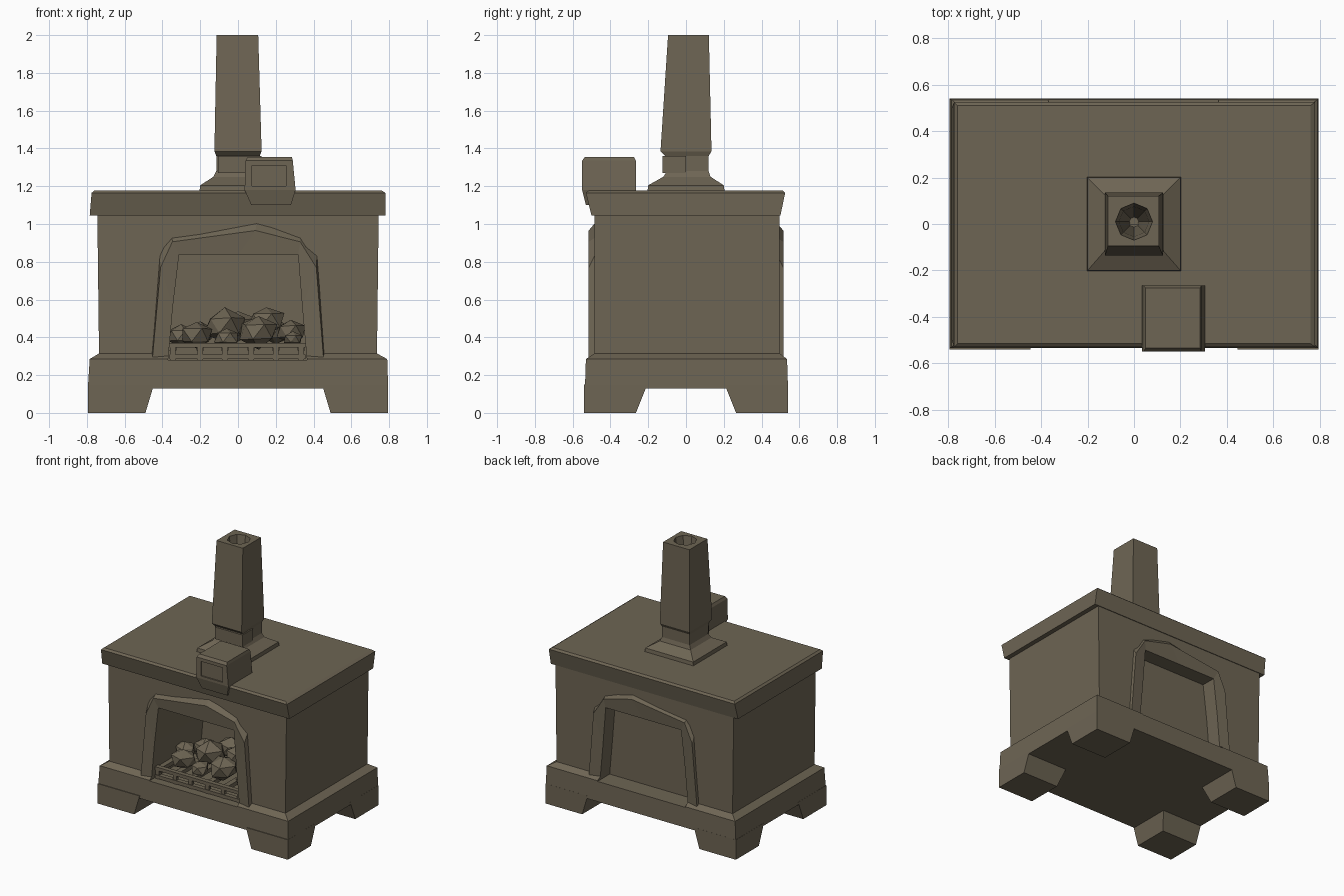
import bpy, bmesh, math, random
from mathutils import Vector

if "Cube" in bpy.data.objects:
    bpy.data.objects.remove(bpy.data.objects["Cube"])

random.seed(4)
stone = bpy.data.materials.new("brown_stone")
stone.diffuse_color = (0.155, 0.13, 0.088, 1)
stone.use_nodes = True
stone.node_tree.nodes["Principled BSDF"].inputs["Base Color"].default_value = stone.diffuse_color


def finish(name, bm):
    bmesh.ops.recalc_face_normals(bm, faces=bm.faces)
    me = bpy.data.meshes.new(name)
    bm.to_mesh(me)
    bm.free()
    me.materials.append(stone)
    ob = bpy.data.objects.new(name, me)
    bpy.context.collection.objects.link(ob)
    return ob


def loft(name, loops, closed_ring=False):
    """Skin equal-length loops; cap the ends, or join last to first."""
    bm = bmesh.new()
    rows = [[bm.verts.new(p) for p in loop] for loop in loops]
    n = len(rows[0])
    pairs = list(zip(rows, rows[1:]))
    if closed_ring:
        pairs.append((rows[-1], rows[0]))
    else:
        bm.faces.new(rows[0])
        bm.faces.new(rows[-1])
    for a, b in pairs:
        for i in range(n):
            j = (i + 1) % n
            bm.faces.new((a[i], a[j], b[j], b[i]))
    return finish(name, bm)


def rect(x0, x1, y0, y1, z):
    return [(x0, y0, z), (x1, y0, z), (x1, y1, z), (x0, y1, z)]


def box(name, x0, x1, y0, y1, z0, z1):
    return loft(name, [rect(x0, x1, y0, y1, z0), rect(x0, x1, y0, y1, z1)])


def cut(target, cutter):
    m = target.modifiers.new("cut", 'BOOLEAN')
    m.operation = 'DIFFERENCE'
    m.solver = 'EXACT'
    m.object = cutter
    bpy.context.view_layer.objects.active = target
    bpy.ops.object.modifier_apply(modifier="cut")


# Stove body, base and mantel slab
body = loft("body", [rect(-.735, .735, -.485, .495, .25), rect(-.745, .745, -.485, .495, 1.08)])
base = loft("base", [rect(-.795, .795, -.535, .54, .13), rect(-.785, .79, -.53, .535, .285),
                     rect(-.735, .735, -.485, .495, .315)])
loft("mantel", [rect(-.785, .78, -.50, .50, 1.045), rect(-.775, .78, -.53, .525, 1.165),
                rect(-.76, .76, -.515, .51, 1.178)])

# Corner feet, tapering down
for sx in (-1, 1):
    for sy in (-1, 1):
        def foot_loop(xi, yi, z):
            return [(sx * .795, sy * .54, z), (sx * xi, sy * .54, z),
                    (sx * xi, sy * yi, z), (sx * .795, sy * yi, z)]
        loft("foot", [foot_loop(.49, .265, 0), foot_loop(.445, .205, .15)])

# Firebox opening at the front and shallow recess at the back
opening = [(-.37, .28), (-.345, .56), (-.312, .838), (0, .838), (.318, .838), (.34, .56), (.365, .28)]
outer = [(-.46, .28), (-.415, .86), (-.35, .935), (.1, 1.02), (.33, .935), (.42, .86), (.46, .28)]
for y0, y1 in ((-.7, .08), (.39, .7)):
    cutter = loft("cutter", [[(x, y, z) for x, z in opening] for y in (y0, y1)])
    cut(body, cutter)
    cut(base, cutter)
    bpy.data.objects.remove(cutter)

# Raised arched surrounds, front and back
crest = [(o[0] * .93 + i[0] * .07, o[1] * .7 + i[1] * .3) for o, i in zip(outer, opening)]
for name, s in (("front_surround", -1), ("back_surround", 1)):
    loft(name, [[(x, s * .47, z) for x, z in outer], [(x, s * .515, z) for x, z in crest],
                [(x, s * .505, z) for x, z in opening], [(x, s * .47, z) for x, z in opening]],
         closed_ring=True)


# Chimney: flared foot, collar, tapering square pipe and hollow flue
def square8(rx, ry, z, cx=0, cy=0):
    pts = [(1, 0), (1, 1), (0, 1), (-1, 1), (-1, 0), (-1, -1), (0, -1), (1, -1)]
    return [(cx + a * rx, cy + b * ry, z) for a, b in pts]


def round8(r, z):
    return [(r * math.cos(k * math.pi / 4), .01 + r * math.sin(k * math.pi / 4), z) for k in range(8)]


loft("chimney", [square8(.205, .205, 1.165), square8(.2, .2, 1.205), square8(.13, .125, 1.25, 0, .005),
                 square8(.115, .11, 1.28, 0, .01), square8(.115, .115, 1.36, 0, .005),
                 square8(.125, .135, 1.385), square8(.11, .108, 2.0, -.003, .013),
                 round8(.08, 2.0), round8(.065, 1.9), round8(.04, 1.6), round8(.02, 1.3)])
box("chimney_collar", -.105, .125, -.125, 0, 1.27, 1.36)

# Small box on the mantel edge with a framed front
block = loft("mantel_box", [rect(.07, .28, -.53, -.30, 1.10), rect(.035, .305, -.55, -.265, 1.18),
                            rect(.04, .29, -.55, -.265, 1.335), rect(.05, .285, -.535, -.275, 1.355)])
recess = box("cutter", .075, .255, -.7, -.54, 1.2, 1.31)
cut(block, recess)
bpy.data.objects.remove(recess)

# Fire grate: front rails, posts and top bars running back
for z in (.285, .345):
    box("grate_rail", -.362, .357, -.475, -.44, z, z + .025)
for x in (-.345, -.2, -.07, .07, .2, .335):
    box("grate_post", x - .015, x + .015, -.47, -.445, .28, .36)
    box("grate_bar", x - .02, x + .02, -.46, -.04, .33, .36)

# Faceted coals heaped on the grate
coals = [(-.22, -.33, .41, .095), (-.07, -.24, .46, .115), (.11, -.33, .43, .11), (.15, -.2, .49, .1),
         (.28, -.22, .43, .085), (-.3, -.2, .41, .08), (.29, -.36, .39, .05), (-.06, -.37, .40, .07),
         (-.2, -.1, .42, .09), (.0, -.08, .46, .1), (.2, -.06, .43, .09)]
for x, y, z, r in coals:
    bm = bmesh.new()
    bmesh.ops.create_icosphere(bm, subdivisions=1, radius=r)
    for v in bm.verts:
        v.co = v.co * random.uniform(.85, 1.12)
        v.co.z *= .8
        v.co += Vector((x, y, z))
    finish("coal", bm)
